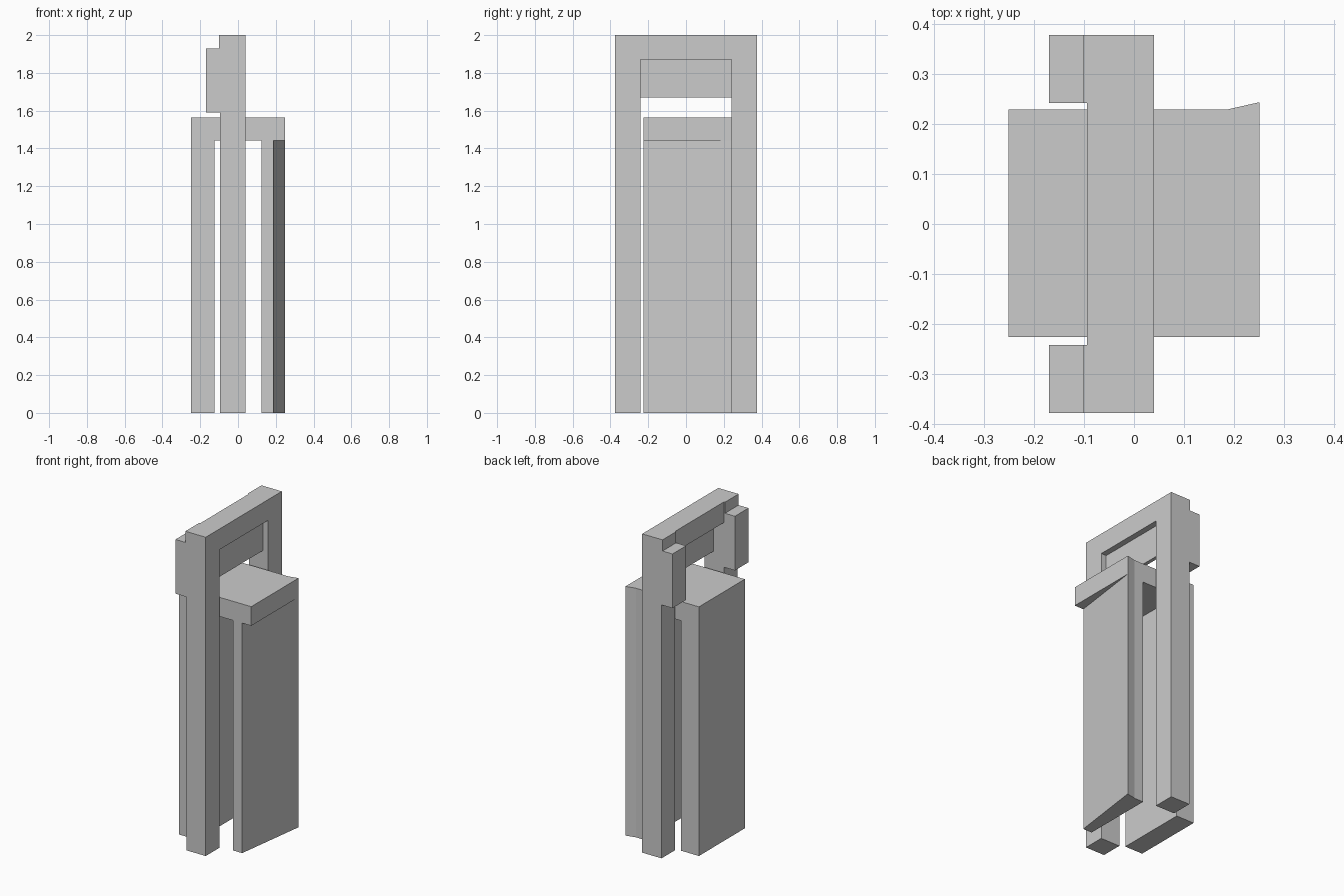
import bpy, bmesh
from mathutils import Vector

if "Cube" in bpy.data.objects:
    bpy.data.objects.remove(bpy.data.objects["Cube"])


def prism(name, profile, axis, lo, hi, cap_end=True):
    """Extrude a 2D profile along an axis; profile uses the other two axes in order."""
    def point(a, b, c):
        p = [a, b]
        p.insert(axis, c)
        return Vector(p)

    bm = bmesh.new()
    start = [bm.verts.new(point(a, b, lo)) for a, b in profile]
    end = [bm.verts.new(point(a, b, hi)) for a, b in profile]
    n = len(profile)
    bm.faces.new(start)
    for i in range(n):
        j = (i + 1) % n
        bm.faces.new((start[i], start[j], end[j], end[i]))
    if cap_end:
        bm.faces.new(end)
    bmesh.ops.recalc_face_normals(bm, faces=bm.faces)
    mesh = bpy.data.meshes.new(name)
    bm.to_mesh(mesh)
    bm.free()
    obj = bpy.data.objects.new(name, mesh)
    bpy.context.collection.objects.link(obj)
    return obj


def rect(a0, a1, b0, b1):
    return [(a0, b0), (a1, b0), (a1, b1), (a0, b1)]


X, Y, Z = 0, 1, 2
OUT, INN = 0.377, 0.242

# Arch frame: two posts and a top bar in one outline
prism("arch_frame",
      [(-OUT, 0), (-INN, 0), (-INN, 1.87), (INN, 1.87), (INN, 0),
       (OUT, 0), (OUT, 2), (-OUT, 2)], X, -0.094, 0.04)

# Thin panel recessed under the top bar
prism("header_panel", rect(-INN, INN, 1.67, 1.87), X, -0.02, 0.003)

# Stepped blocks on the back of each post
step = [(-0.094, 1.59), (-0.17, 1.59), (-0.17, 1.93), (-0.101, 1.93),
        (-0.101, 2), (-0.094, 2)]
for side, (y0, y1) in {"left": (-OUT, -INN), "right": (INN, OUT)}.items():
    prism("post_block_" + side, step, Y, y0, y1)

# Saddle plate passing through the arch, with one flared corner
FRONT, BACK = -0.226, 0.229
prism("saddle_plate",
      [(-0.25, FRONT), (0.25, FRONT), (0.25, 0.243), (0.188, BACK), (-0.25, BACK)],
      Z, 1.443, 1.563)

# Hanging slabs: a straight one and one with a slanted outer face
prism("straight_slab", rect(-0.25, -0.125, FRONT, BACK), Z, 0, 1.443, False)
prism("slanted_slab",
      [(0.125, FRONT), (0.187, FRONT), (0.25, 0.243), (0.188, BACK), (0.125, BACK)],
      Z, 0, 1.443, False)
